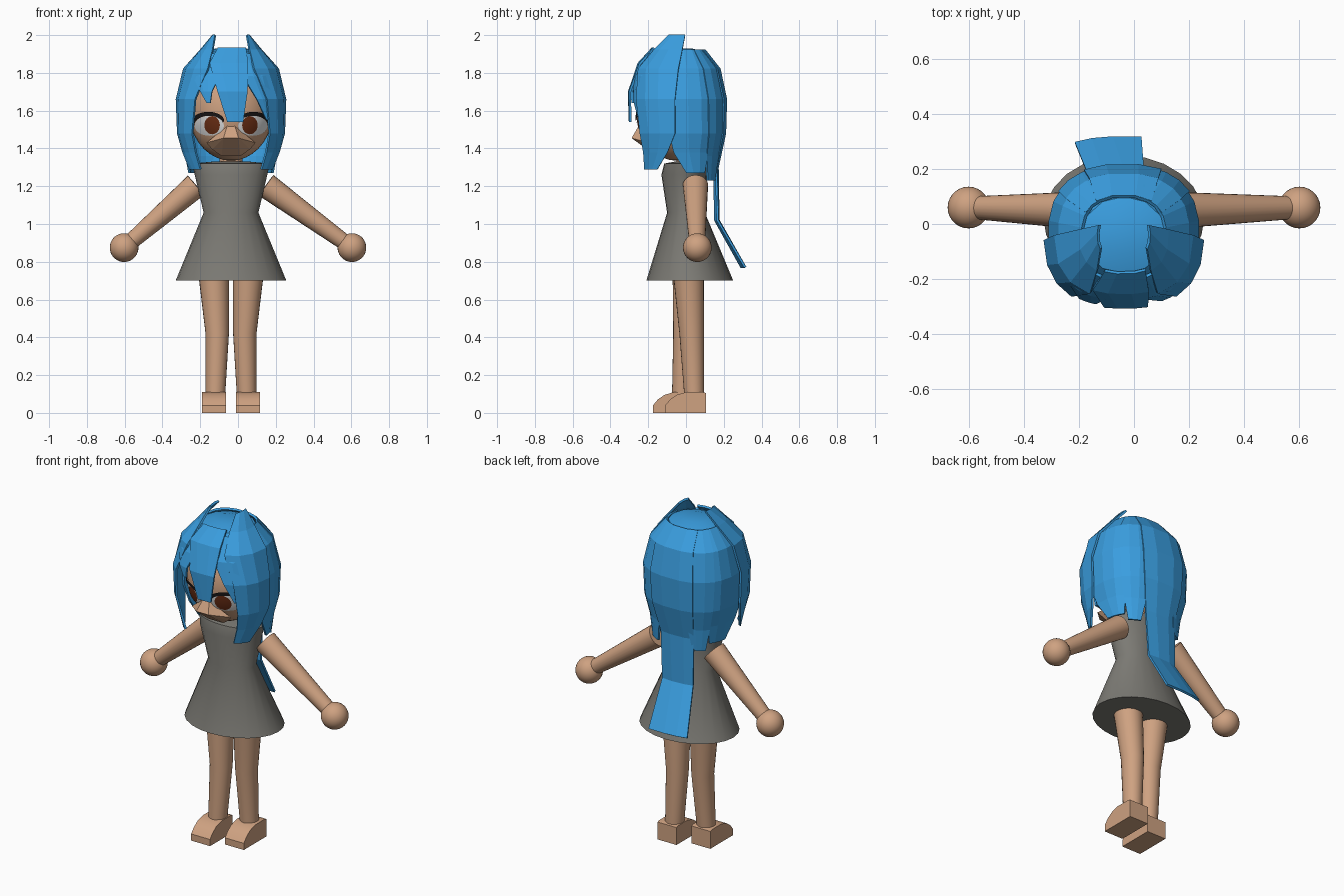
import bpy, bmesh
from math import sin, cos, radians, sqrt, pi, copysign
from mathutils import Vector

cube = bpy.data.objects.get("Cube")
if cube:
    bpy.data.objects.remove(cube, do_unlink=True)

MID = -0.037  # the body sits a little off centre


def material(name, r, g, b):
    m = bpy.data.materials.new(name)
    m.use_nodes = True
    m.diffuse_color = (r, g, b, 1)
    shader = next(n for n in m.node_tree.nodes if n.type == 'BSDF_PRINCIPLED')
    shader.inputs["Base Color"].default_value = (r, g, b, 1)
    return m


skin = material("skin", 0.62, 0.36, 0.22)
blue = material("blue_hair", 0.042, 0.34, 0.74)
grey = material("grey_cloth", 0.2, 0.195, 0.175)
white = material("eye_white", 0.85, 0.85, 0.85)
brown = material("iris_brown", 0.16, 0.03, 0.008)
black = material("lash_black", 0.01, 0.008, 0.008)


def finish(obj, name, mat, smooth=True):
    obj.name = name
    obj.data.materials.append(mat)
    if smooth:
        bpy.ops.object.select_all(action='DESELECT')
        obj.select_set(True)
        bpy.context.view_layer.objects.active = obj
        bpy.ops.object.shade_smooth_by_angle(angle=radians(35))
    return obj


def from_bmesh(bm, name, mat, smooth=True):
    bmesh.ops.recalc_face_normals(bm, faces=bm.faces)
    mesh = bpy.data.meshes.new(name)
    bm.to_mesh(mesh)
    bm.free()
    obj = bpy.data.objects.new(name, mesh)
    bpy.context.collection.objects.link(obj)
    return finish(obj, name, mat, smooth)


def bridge(bm, rows, closed=False):
    n = len(rows[0])
    for a, b in zip(rows, rows[1:]):
        for i in range(n if closed else n - 1):
            j = (i + 1) % n
            bm.faces.new((a[i], a[j], b[j], b[i]))


def loft(name, rings, mat, sides=24):
    """Stack of elliptical rings (x, y, z, radius x, radius y), closed at both ends."""
    bm = bmesh.new()
    rows = []
    for x, y, z, rx, ry in rings:
        angles = [2 * pi * i / sides for i in range(sides)]
        rows.append([bm.verts.new((x + rx * cos(a), y + ry * sin(a), z)) for a in angles])
    bridge(bm, rows, True)
    bm.faces.new(rows[0])
    bm.faces.new(rows[-1])
    return from_bmesh(bm, name, mat)


def ball(name, centre, size, mat):
    bpy.ops.mesh.primitive_uv_sphere_add(segments=28, ring_count=18, location=centre)
    obj = bpy.context.object
    obj.scale = size
    return finish(obj, name, mat)


# Dress
loft("dress", [(MID, 0.02, 0.7, 0.293, 0.23), (MID, 0.0, 1.06, 0.145, 0.1),
               (MID, -0.01, 1.26, 0.192, 0.12), (MID, -0.005, 1.32, 0.205, 0.11),
               (MID, 0.0, 1.33, 0.1, 0.06)], grey)
loft("neck", [(MID, 0, 1.28, 0.06, 0.05), (MID, 0, 1.42, 0.06, 0.05)], skin, 16)

# Limbs
FOOT = [(0.105, 0), (0.105, 0.105), (0.09, 0.11), (0, 0.11), (-0.05, 0.095),
        (-0.085, 0.07), (-0.11, 0.04), (-0.11, 0)]
for side, s, step in (("left", 1, 0), ("right", -1, -0.065)):
    loft(side + "_leg", [(MID + s * 0.083, 0.043 + step, 0.09, 0.052, 0.052),
                         (MID + s * 0.073, 0.03 + step / 2, 0.42, 0.062, 0.065),
                         (MID + s * 0.093, 0.012, 0.76, 0.083, 0.083)], skin)
    bm = bmesh.new()
    rows = [[bm.verts.new((MID + s * 0.09 + w, y + step, z)) for y, z in FOOT]
            for w in (-0.063, 0.063)]
    bridge(bm, rows, True)
    for row in rows:
        bm.faces.new(row)
    from_bmesh(bm, side + "_foot", skin)

    shoulder = Vector((MID + s * 0.185, 0.05, 1.205))
    hand = Vector((s * 0.603, 0.06, 0.875))
    axis = hand - shoulder
    bpy.ops.mesh.primitive_cone_add(vertices=24, radius1=0.067, radius2=0.04,
                                    depth=axis.length, location=(shoulder + hand) / 2,
                                    rotation=axis.to_track_quat('Z', 'Y').to_euler())
    finish(bpy.context.object, side + "_arm", skin)
    ball(side + "_hand", hand, (0.076,) * 3, skin)

# Head and muzzle
HEAD = Vector((MID, -0.05, 1.605))
SIZE = Vector((0.225, 0.215, 0.27))
ball("head", HEAD, SIZE, skin)
bm = bmesh.new()
for x, y, z in ((0.04, -0.288, 1.455), (0.02, -0.25, 1.52), (0.13, -0.2, 1.43),
                (0.1, -0.18, 1.395), (0.05, -0.16, 1.36)):
    for s in (1, -1):
        bm.verts.new((MID + s * x, y, z))
bmesh.ops.convex_hull(bm, input=bm.verts)
from_bmesh(bm, "muzzle", skin, False)


def face_patch(name, cx, cz, rx, rz, span, arc, lift, mat):
    """Thin elliptical band laid on the curved front of the head."""
    bm = bmesh.new()
    rows = []
    for k in range(5):
        row = []
        for i in range(25):
            a = radians(arc[0] + (arc[1] - arc[0]) * i / 24)
            # bands that do not start at the middle taper to points at their ends
            taper = sin(pi * i / 24) ** 0.6 if span[0] else 1
            f = span[0] + (span[1] - span[0]) * k / 4 * taper
            x, z = cx + rx * f * cos(a), cz + rz * f * sin(a)
            depth = 1 - (x / SIZE.x) ** 2 - ((z - HEAD.z) / SIZE.z) ** 2
            y = HEAD.y - SIZE.y * sqrt(max(depth, 0)) - lift
            row.append(bm.verts.new((MID + x, y, z)))
        rows.append(row)
    bridge(bm, rows)
    bmesh.ops.remove_doubles(bm, verts=bm.verts, dist=0.0001)
    from_bmesh(bm, name, mat)


# Eyes
for side, s in (("left", 1), ("right", -1)):
    arc = (-5, 165) if s > 0 else (185, 15)
    face_patch(side + "_eye_white", s * 0.115, 1.52, 0.078, 0.053, (0, 1), (0, 360), 0.004, white)
    face_patch(side + "_iris", s * 0.1, 1.523, 0.041, 0.048, (0, 1), (0, 360), 0.007, brown)
    face_patch(side + "_lash", s * 0.117, 1.525, 0.085, 0.053, (0.9, 1.3), arc, 0.009, black)

# Hair: curved locks wrapped around a common outline of (height, radius)
OUTLINE = [(0.77, 0.39), (1.02, 0.233), (1.3, 0.228), (1.48, 0.272), (1.7, 0.28),
           (1.84, 0.235), (1.92, 0.155), (2.0, 0.09)]


def outline(z):
    for (z0, r0), (z1, r1) in zip(OUTLINE, OUTLINE[1:]):
        if z <= z1:
            return r0 + (r1 - r0) * (z - z0) / (z1 - z0)
    return OUTLINE[-1][1]


def squarish(v):
    return copysign(abs(v) ** 0.8, v)


def lock(name, rows, scale=1.0, s=1):
    """Rows are (height, start angle, end angle), angles counted from the front."""
    bm = bmesh.new()
    grid = []
    for z, a0, a1 in rows:
        r = outline(z) * scale
        angles = [radians(a0 + (a1 - a0) * i / 3) for i in range(4)]
        grid.append([bm.verts.new((MID + s * r * squarish(sin(a)),
                                   -0.04 - 0.91 * r * squarish(cos(a)), z)) for a in angles])
    bridge(bm, grid)
    obj = from_bmesh(bm, name, blue, False)
    mod = obj.modifiers.new("thickness", 'SOLIDIFY')
    mod.thickness = 0.012
    mod.offset = 0


loft("crown", [(MID, -0.04, 1.85, 0.2, 0.18), (MID, -0.04, 1.91, 0.155, 0.14),
               (MID, -0.04, 1.93, 0.08, 0.07)], blue, 12)
for side, s in (("left", 1), ("right", -1)):
    lock(side + "_front_lock", [(2.0, 60, 110), (1.92, 32, 95), (1.82, 24, 90), (1.66, 36, 88),
                                (1.48, 42, 88), (1.38, 42, 80), (1.29, 38, 64)], 1.03, s)
    lock(side + "_rear_lock", [(1.92, 80, 132), (1.82, 82, 130), (1.66, 82, 130),
                               (1.48, 82, 132), (1.38, 86, 130), (1.27, 98, 128)], 0.97, s)
    lock(side + "_back_lock", [(1.92, 120, 165), (1.82, 122, 164), (1.66, 124, 165),
                               (1.48, 126, 164), (1.36, 128, 162), (1.23, 134, 155)], 0.98, s)
lock("long_back_lock", [(1.92, 145, 215), (1.82, 154, 206), (1.66, 156, 206), (1.48, 158, 206),
                        (1.3, 162, 207), (1.02, 166, 206), (0.77, 174, 202)], 1.0)
lock("middle_fringe", [(1.93, -22, 26), (1.85, -24, 18), (1.7, -10, 13), (1.54, -2, 9)], 1.03)
lock("right_fringe", [(1.9, -48, -12), (1.78, -48, -10), (1.7, -30, -16), (1.64, -22, -18)])
lock("left_fringe", [(1.9, 10, 48), (1.78, 10, 48), (1.66, 24, 46), (1.55, 38, 46)])
